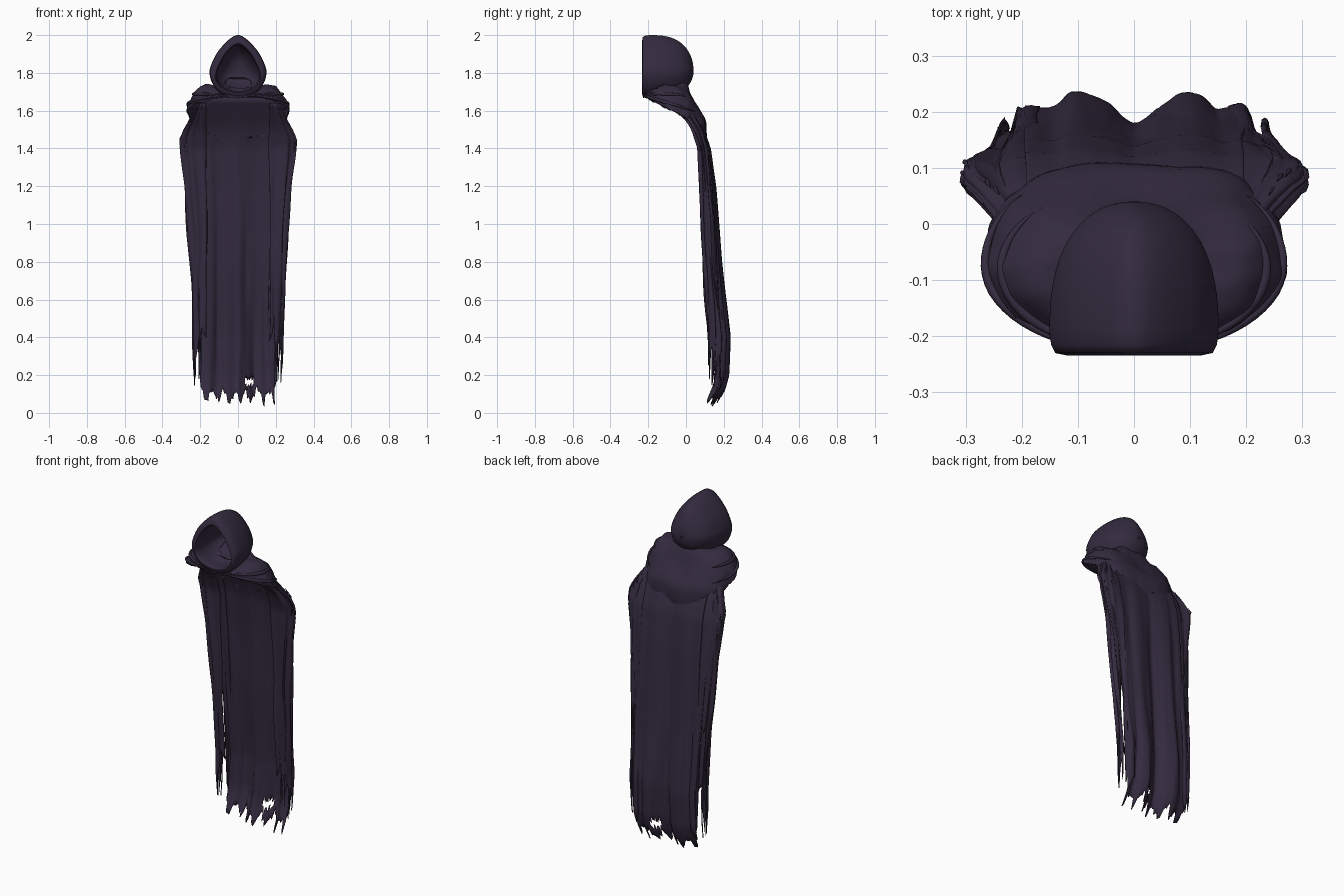
import bpy, math, random
from mathutils import Vector, noise

random.seed(7)
cube = bpy.data.objects.get("Cube")
if cube:
    bpy.data.objects.remove(cube)

cloth = bpy.data.materials.new("dark purple cloth")
cloth.use_nodes = True
colour = (0.034, 0.024, 0.05, 1)
cloth.diffuse_color = colour
shader = cloth.node_tree.nodes["Principled BSDF"]
shader.inputs["Base Color"].default_value = colour
shader.inputs["Roughness"].default_value = 0.9


def track(points, t):
    """Interpolate a list of (position, value) pairs."""
    if t <= points[0][0]:
        return points[0][1]
    for (a, va), (b, vb) in zip(points, points[1:]):
        if t <= b:
            return va + (vb - va) * (t - a) / (b - a)
    return points[-1][1]


def finish(obj):
    obj.data.materials.append(cloth)
    bpy.ops.object.select_all(action="DESELECT")
    obj.select_set(True)
    bpy.context.view_layer.objects.active = obj
    bpy.ops.object.shade_smooth_by_angle(angle=math.radians(60))


def sheet(name, rows, wrap=False, thick=0.0, keep=lambda c: True):
    """Skin a list of vertex rows, leaving out faces that fail keep."""
    n = len(rows[0])
    verts = [p for row in rows for p in row]
    faces = []
    for r in range(len(rows) - 1):
        for c in range(n if wrap else n - 1):
            d = (c + 1) % n
            f = (r * n + c, r * n + d, r * n + n + d, r * n + n + c)
            if keep(sum((Vector(verts[i]) for i in f), Vector()) / 4):
                faces.append(f)
    mesh = bpy.data.meshes.new(name)
    mesh.from_pydata(verts, [], faces)
    obj = bpy.data.objects.new(name, mesh)
    bpy.context.collection.objects.link(obj)
    if thick:
        mod = obj.modifiers.new("thickness", "SOLIDIFY")
        mod.thickness = thick
        mod.offset = 0
    finish(obj)


def wrinkle(x, y, z, amount):
    return amount * noise.noise(Vector((x, y, z)))


# Hood: teardrop rings from the back tip to the rim, then into the cavity
OUTER = [(0, 2.0), (.05, 1.975), (.108, 1.91), (.143, 1.84), (.15, 1.79),
         (.128, 1.73), (.085, 1.69), (0, 1.67)]
INNER = [(0, 1.95), (.05, 1.92), (.09, 1.86), (.114, 1.8), (.112, 1.76),
         (.085, 1.725), (.05, 1.71), (0, 1.70)]
MID = 1.81


def outline(half, steps=6):
    """Closed, rounded loop made from one half of a profile."""
    pts = [Vector((x, 0, z)) for x, z in half]
    loop = pts + [Vector((-p.x, 0, p.z)) for p in reversed(pts[1:-1])]
    out = []
    for i in range(len(loop)):
        a, b, c, d = (loop[(i + k - 1) % len(loop)] for k in range(4))
        for s in range(steps):
            t = s / steps
            out.append(0.5 * (2 * b + (c - a) * t + (2 * a - 5 * b + 4 * c - d) * t * t
                              + (3 * b - a - 3 * c + d) * t ** 3))
    return out


def ring(loop, y, sx, sz):
    return [(p.x * sx, y, MID + (p.z - MID) * sz) for p in loop]


outer, inner = outline(OUTER), outline(INNER)
rings = []
for i in range(17):
    t = math.cos(i / 16 * math.pi / 2)
    rings.append(ring(outer, -.19 + .23 * t, max(.001, 1 - t ** 2.4) ** .45,
                      max(.001, 1 - t ** 2.7) ** .48))
rings += [ring(outer, -.215, .98, .99), ring(outer, -.23, .93, .94),
          ring(inner, -.234, 1.04, 1.04), ring(inner, -.222, .98, .98)]
for depth in (.18, .12, .07, .03, .01):
    s = math.sqrt(1 - ((.23 - depth) / .23) ** 4)
    rings.append(ring(inner, -depth, s, s))
rings.append(ring(inner, -.005, .01, .01))
sheet("hood", rings, wrap=True)


# Shoulder mantle: draped rings, squarer at the back, with a ragged hem
def mantle_point(a, scale, side, lift):
    across = math.cos(a)
    if math.sin(a) > 0:
        across = math.copysign(abs(across) ** .7, across)
    x = .272 * scale * across
    y = -.06 + .168 * scale * math.sin(a)
    z = 1.57 - .48 * y + side * abs(math.cos(a)) ** 1.2
    return Vector((x, y, z + lift * (1 + .36 * math.sin(a))))


MANTLE = [(.25, 0, .145), (.4, 0, .135), (.5, .045, .09), (.64, .07, .065), (.76, .07, .05),
          (.86, .053, .035), (.94, .03, .022), (.99, .012, .01), (1.0, 0, 0),
          (.98, -.002, -.004)]
N = 120
rows = []
for k, (scale, side, lift) in enumerate(MANTLE):
    row = []
    for i in range(N):
        a = i / N * math.tau
        p = mantle_point(a, scale, side, lift)
        back = max(0, math.sin(a))
        p += (p - Vector((0, -.06, p.z))) * wrinkle(3 * math.cos(a), 3 * math.sin(a), 7 * scale, .06)
        p.z += wrinkle(2 * math.cos(a), 2 * math.sin(a), 20 * scale, .012)
        if k > 7:
            p.z -= random.uniform(0, .02) * (.4 + back) + .05 * back ** 6
        row.append(p)
    rows.append(row)
sheet("shoulder_mantle", rows, wrap=True)


# Rolled folds lying over the mantle
def tube(name, points, radius):
    curve = bpy.data.curves.new(name, "CURVE")
    curve.dimensions = "3D"
    curve.bevel_depth = radius
    curve.bevel_resolution = 2
    spline = curve.splines.new("POLY")
    spline.points.add(len(points) - 1)
    for i, (sp, p) in enumerate(zip(spline.points, points)):
        sp.co = (*p, 1)
        sp.radius = .15 + math.sin(math.pi * i / (len(points) - 1))
    obj = bpy.data.objects.new(name, curve)
    bpy.context.collection.objects.link(obj)
    bpy.ops.object.select_all(action="DESELECT")
    obj.select_set(True)
    bpy.context.view_layer.objects.active = obj
    bpy.ops.object.convert(target="MESH")
    finish(bpy.context.object)


for sign, label in ((1, "left"), (-1, "right")):
    for k, (first, last) in enumerate(((7, 4), (8, 6))):
        path = []
        for i in range(25):
            t = i / 24
            a = -math.pi / 2 + sign * (.05 + t * 2.3)
            m = first + (last - first) * t
            lo = int(m)
            mix = [u + (v - u) * (m - lo) for u, v in zip(MANTLE[lo], MANTLE[lo + 1])]
            path.append(mantle_point(a, *mix))
        tube(f"{label}_mantle_fold_{k + 1}", path, .008)


# Back cape: long folded panel with a torn hem and one hole
BACK = [(.02, .13), (.12, .185), (.2, .208), (.4, .218), (.8, .18), (1.2, .15),
        (1.4, .125), (1.5, .092), (1.56, .06), (1.62, .022), (1.67, -.01)]
TOP = 1.67


def tooth(i, period, low, high):
    """Zigzag hem height with a random tip for each tooth."""
    phase = abs((i % period) / period * 2 - 1)
    tip = low + random.random() * .05
    return tip + (high - tip) * phase ** .8 + random.uniform(-.012, .012)


COLS, ROWS = 72, 50
hems = [min(tooth(i, 11, .02, .14), tooth(i, 7, .06, .15)) for i in range(COLS + 1)]
rows = []
for r in range(ROWS + 1):
    t = r / ROWS
    row = []
    for i in range(COLS + 1):
        u = i / COLS * 2 - 1
        z = TOP + (hems[i] - TOP) * t
        fold = math.cos(u * math.pi * 2) * .034 * t * (1 - .9 * u * u)
        fold += math.cos(u * 17) * .004 * t + .01 * t
        x = .195 * u + wrinkle(u * 6, 2, z * 3, .006)
        y = track(BACK, z) - fold + wrinkle(u * 5, 0, z * 2, .012 * t)
        row.append((x, y, z))
    rows.append(row)
sheet("back_cape", rows, thick=.006,
      keep=lambda c: ((c.x - .06) / .024) ** 2 + ((c.z - .165) / .025) ** 2 > 1)

# Side drapes: folded from the back cape around to hanging strips in front
WIDE = [(.1, .228), (.5, .24), (.8, .253), (1.2, .28), (1.38, .305),
        (1.45, .308), (1.5, .285), (1.56, .25), (1.64, .21)]
FRONT = [(.1, .115), (.4, .12), (.8, .09), (1.4, .07), (1.5, .035), (1.64, -.06)]
TOP = 1.64
COLS = 44
for sign, label in ((1, "left"), (-1, "right")):
    hems = []
    for i in range(COLS + 1):
        u = i / COLS
        h = tooth(i, 5, .1, .2)
        if .14 < u < .3:
            h = .8 - .4 * abs(u - .22) + random.uniform(-.06, .06)
        elif u > .3:
            h = tooth(i, 6, .12, .32) + .4 * max(0, u - .6)
        hems.append(h)
    rows = []
    for r in range(ROWS + 1):
        t = r / ROWS
        row = []
        for i in range(COLS + 1):
            u = i / COLS
            z = TOP + (hems[i] - TOP) * t
            wide, near, far = (track(p, z) for p in (WIDE, FRONT, BACK))
            a = math.pi * u
            x = .168 + (wide - .168) * max(0, math.sin(a)) ** .7
            y = (near + far - .01) / 2 + (far - .01 - near) / 2 * math.cos(a)
            x += wrinkle(u * 9, sign * 3, z * 2.5, .014)
            y += wrinkle(u * 9, sign * 7, z * 2.5, .014)
            row.append((sign * x, y, z))
        rows.append(row)
    sheet(f"{label}_side_drape", rows, thick=.005)

    # Frayed threads at the shoulder edge of the drape
    for k in range(6):
        z = 1.56 - .025 * k
        x = sign * (track(WIDE, z) - .01)
        y = random.uniform(.05, .1)
        tube(f"{label}_frayed_thread_{k + 1}",
             [(x, y, z), (x + sign * .008, y + .012, z - .03), (x, y + .01, z - .08)], .004)
